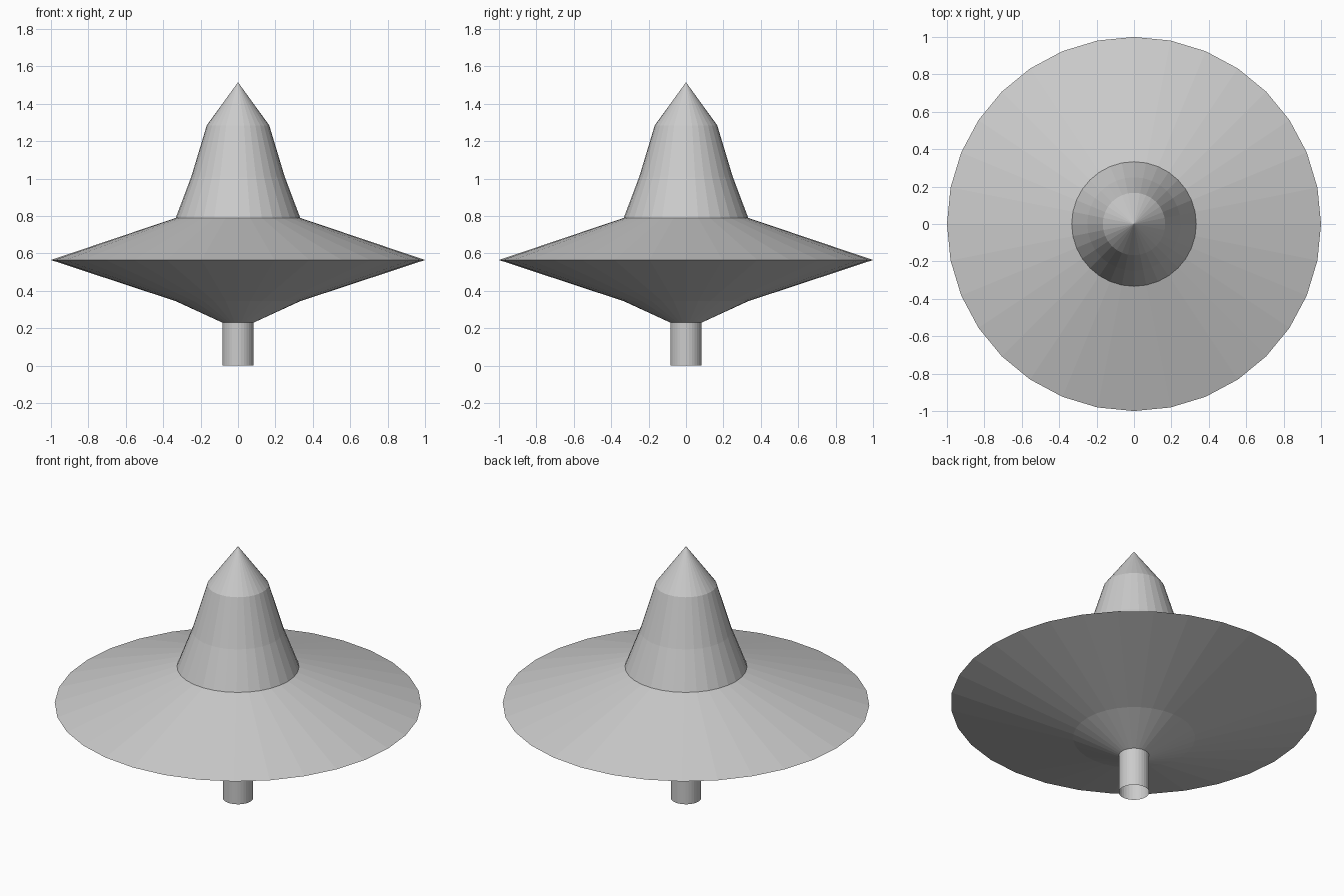
import bpy
import bmesh
import math

SIDES = 32

cube = bpy.data.objects.get("Cube")
if cube:
    bpy.data.objects.remove(cube, do_unlink=True)

# Single plain grey finish
grey = bpy.data.materials.new("light_grey")
grey.use_nodes = True
colour = (0.6, 0.6, 0.6, 1.0)
grey.diffuse_color = colour
grey.node_tree.nodes["Principled BSDF"].inputs["Base Color"].default_value = colour


def lathe(name, profile):
    """Turn a bottom-to-top list of (radius, height) around z, flat shaded."""
    bm = bmesh.new()
    rings = []
    for r, z in profile:
        if r == 0:
            rings.append([bm.verts.new((0, 0, z))] * SIDES)
        else:
            angles = [math.tau * i / SIDES for i in range(SIDES)]
            rings.append([bm.verts.new((r * math.cos(a), r * math.sin(a), z))
                          for a in angles])
    for low, high in zip(rings, rings[1:]):
        for i in range(SIDES):
            j = (i + 1) % SIDES
            corners = [low[i], low[j], high[j], high[i]]
            bm.faces.new(list(dict.fromkeys(corners)))
    mesh = bpy.data.meshes.new(name)
    bm.to_mesh(mesh)
    bm.free()
    mesh.materials.append(grey)
    obj = bpy.data.objects.new(name, mesh)
    bpy.context.collection.objects.link(obj)
    return obj


# Open tube underneath
lathe("stem", [(0.083, 0), (0.083, 0.23)])

# Wide double-cone disc with a steeper hub below
lathe("disc", [(0.083, 0.23), (0.333, 0.345), (1, 0.565), (0.333, 0.79)])

# Tapering tower with a pointed tip
lathe("tower", [(0.333, 0.79), (0.25, 1.01), (0.167, 1.285), (0, 1.515)])
